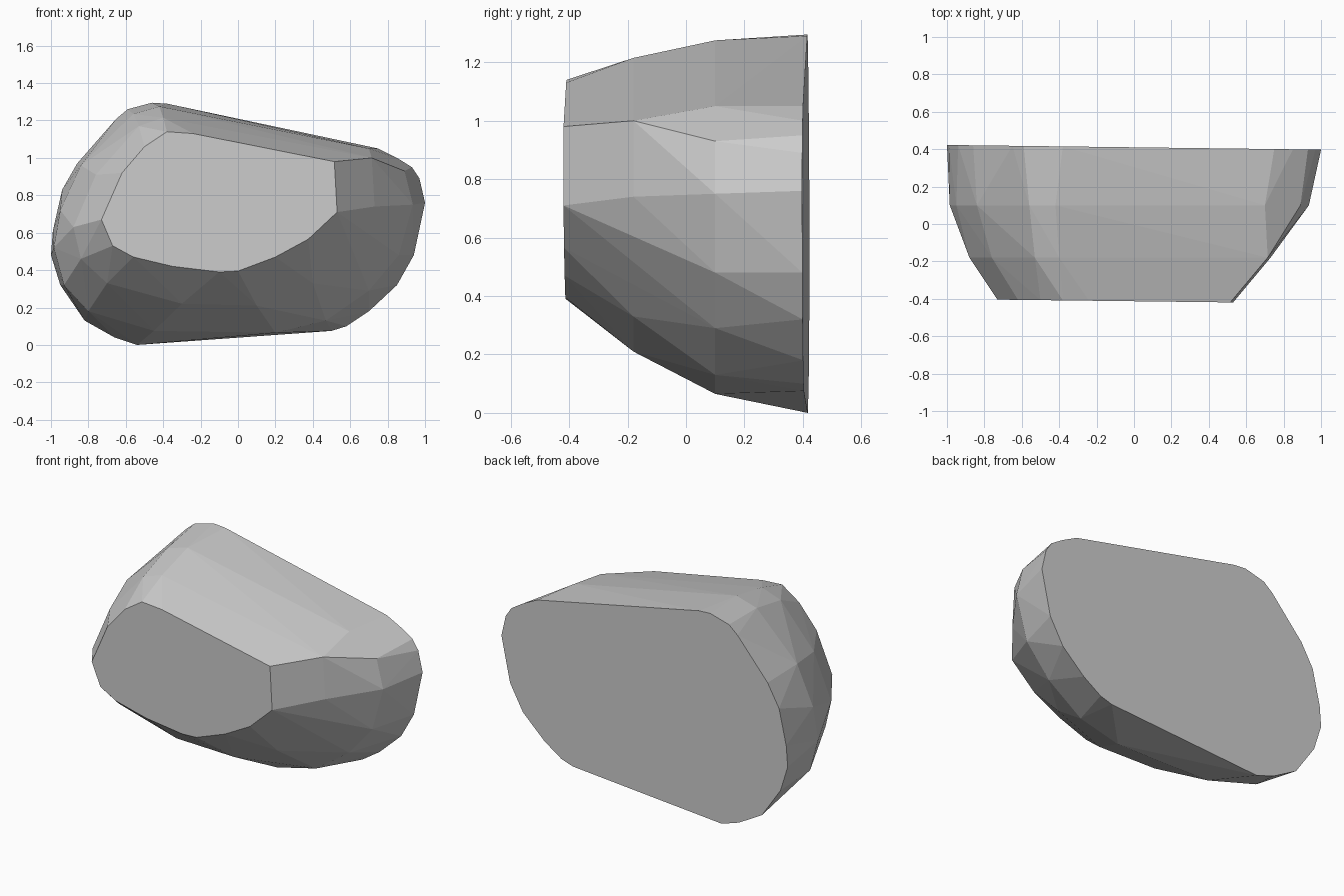
import bpy, bmesh, math

# Outlines (x, z) of the boulder from its flat back to its flat front
BACK = [(-.54, 0), (.5, .075), (.58, .1), (.7, .18), (.85, .32), (.94, .48),
        (1, .76), (.97, .89), (.93, .95), (.85, 1), (.75, 1.05), (-.38, 1.29),
        (-.46, 1.295), (-.59, 1.26), (-.65, 1.21), (-.86, .97), (-.94, .83),
        (-.99, .61), (-1, .48), (-.95, .32), (-.82, .13), (-.66, .04)]
MIDDLE = [(-.45, .075), (.2, .065), (.47, .13), (.7, .29), (.86, .48), (.935, .75),
          (.89, .93), (.7, 1.05), (-.42, 1.275), (-.56, 1.235), (-.84, .96),
          (-.95, .72), (-.985, .52), (-.93, .32), (-.8, .18)]
NEAR = [(-.3, .22), (.1, .21), (.4, .33), (.62, .53), (.73, .74), (.715, 1),
        (-.4, 1.215), (-.53, 1.17), (-.76, .91), (-.88, .63), (-.84, .46), (-.7, .33)]
FRONT = [(-.38, 1.14), (-.24, 1.13), (.515, .98), (.53, .71), (.375, .565),
         (.2, .47), (0, .395), (-.1, .39), (-.35, .42), (-.56, .47),
         (-.67, .53), (-.73, .67), (-.62, .92), (-.5, 1.06)]

# Each outline sits on a plane y = base + tilt * x
SECTIONS = [(BACK, .41, -.0125), (MIDDLE, .1, 0), (NEAR, -.18, 0), (FRONT, -.413, -.012)]

# Wrap the outlines in a faceted convex skin
bm = bmesh.new()
for outline, base, tilt in SECTIONS:
    for x, z in outline:
        bm.verts.new((x, base + tilt * x, z))
hull = bmesh.ops.convex_hull(bm, input=bm.verts[:])
loose = [v for v in bm.verts if not v.link_faces]
bmesh.ops.delete(bm, geom=loose, context='VERTS')

# Merge the flat front and back into single faces
bmesh.ops.dissolve_limit(bm, angle_limit=math.radians(1), verts=bm.verts[:], edges=bm.edges[:])
bmesh.ops.recalc_face_normals(bm, faces=bm.faces[:])

mesh = bpy.data.meshes.new("boulder")
bm.to_mesh(mesh)
bm.free()
boulder = bpy.data.objects.new("boulder", mesh)
bpy.context.collection.objects.link(boulder)
